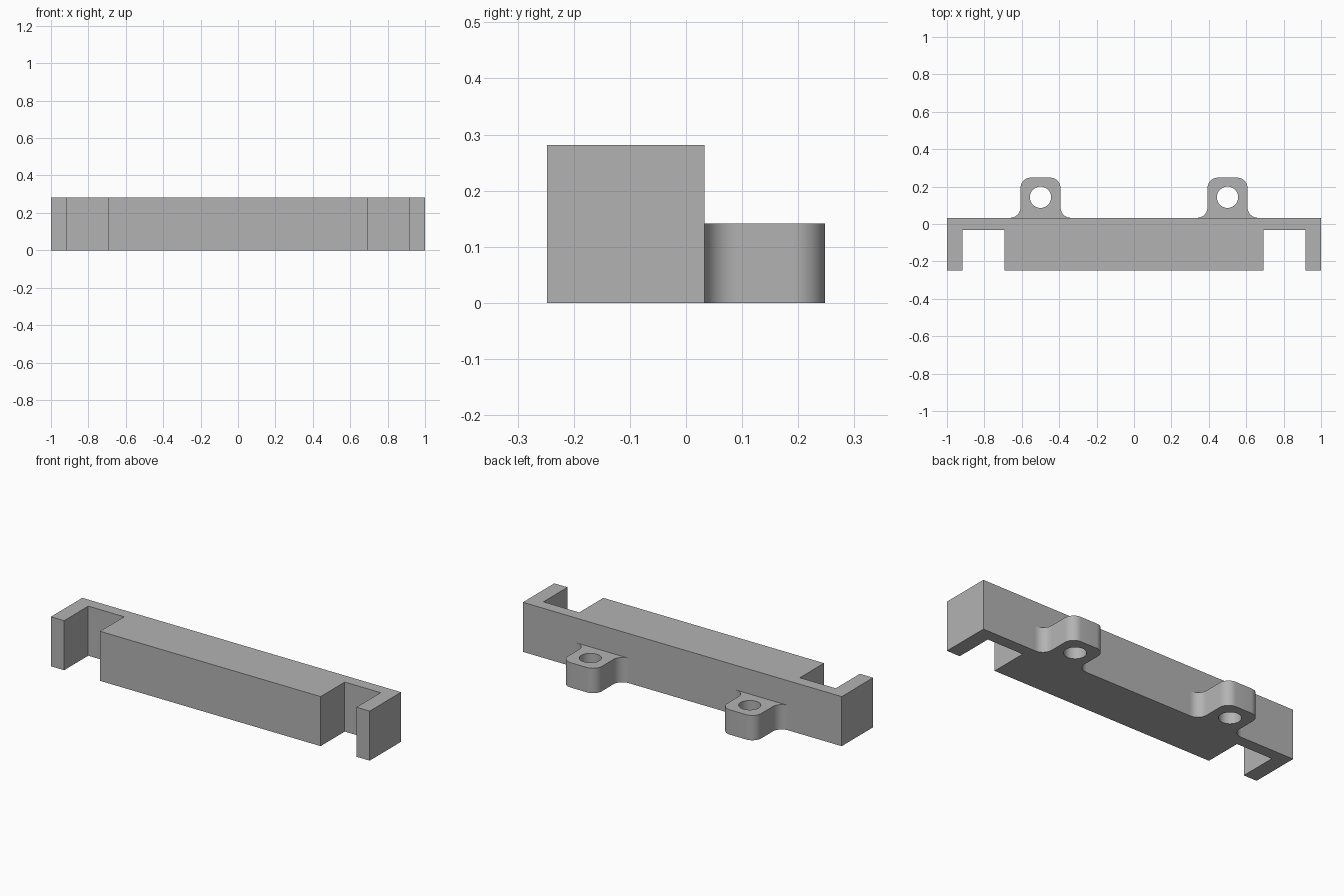
import bpy
import bmesh
from math import cos, sin, radians

HEIGHT = 0.281
BACK = 0.033      # rear plane of the bar
FRONT = -0.248
TAB_END = 0.248
TAB_HEIGHT = 0.141
TAB_HALF = 0.107
FILLET = 0.056

cube = bpy.data.objects.get("Cube")
if cube:
    bpy.data.objects.remove(cube, do_unlink=True)

grey = bpy.data.materials.new("plain grey")
grey.use_nodes = True
colour = (0.45, 0.45, 0.45, 1)
grey.diffuse_color = colour
grey.node_tree.nodes["Principled BSDF"].inputs["Base Color"].default_value = colour


def arc(cx, cy, r, start, end, steps=10):
    angles = [radians(start + (end - start) * i / steps) for i in range(steps + 1)]
    return [(cx + r * cos(a), cy + r * sin(a)) for a in angles]


def plate(name, loops, height):
    """Fill the outline (minus any hole loops) and extrude it upwards."""
    bm = bmesh.new()
    edges = []
    for loop in loops:
        verts = [bm.verts.new((x, y, 0)) for x, y in loop]
        edges += [bm.edges.new((v, verts[i - 1])) for i, v in enumerate(verts)]
    bmesh.ops.triangle_fill(bm, edges=edges, use_beauty=True)
    ext = bmesh.ops.extrude_face_region(bm, geom=bm.faces[:], use_keep_orig=True)
    top = [g for g in ext["geom"] if isinstance(g, bmesh.types.BMVert)]
    bmesh.ops.translate(bm, verts=top, vec=(0, 0, height))
    bmesh.ops.recalc_face_normals(bm, faces=bm.faces[:])
    mesh = bpy.data.meshes.new(name)
    bm.to_mesh(mesh)
    bm.free()
    mesh.materials.append(grey)
    obj = bpy.data.objects.new(name, mesh)
    bpy.context.collection.objects.link(obj)
    return obj


# Bar with a thick middle block and a hooked arm at each end
half = [(0.692, FRONT), (0.692, -0.032), (0.917, -0.032),
        (0.917, FRONT), (1, FRONT), (1, BACK)]
plate("clamp_bar", [half + [(-x, y) for x, y in reversed(half)]], HEIGHT)

# Rounded mounting tabs with flared roots and a screw hole
side = arc(TAB_HALF + FILLET, BACK + FILLET, FILLET, 270, 180)
side += arc(TAB_HALF - FILLET, TAB_END - FILLET, FILLET, 0, 90)
outline = side + [(-x, y) for x, y in reversed(side)]
hole = arc(0, 0.143, 0.057, 0, 360, 40)[:-1]
for name, x in (("left_mounting_tab", 0.5), ("right_mounting_tab", -0.5)):
    tab = plate(name, [outline, hole], TAB_HEIGHT)
    tab.location.x = x
    bpy.ops.object.select_all(action="DESELECT")
    tab.select_set(True)
    bpy.context.view_layer.objects.active = tab
    bpy.ops.object.shade_smooth_by_angle(angle=radians(30))
